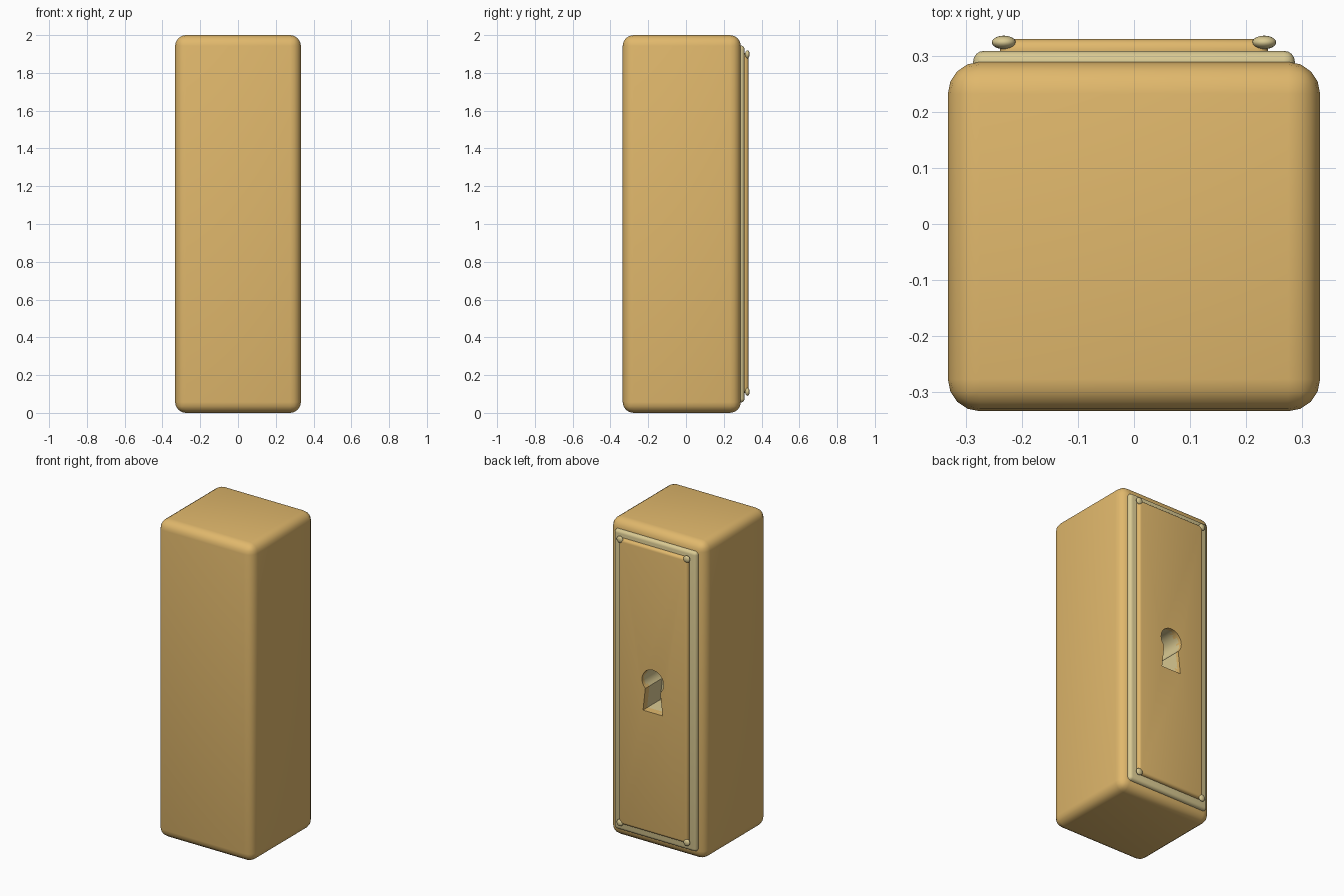
import bpy, math

if "Cube" in bpy.data.objects:
    bpy.data.objects.remove(bpy.data.objects["Cube"])


def material(name, rgb):
    m = bpy.data.materials.new(name)
    m.diffuse_color = (*rgb, 1)
    m.use_nodes = True
    m.node_tree.nodes["Principled BSDF"].inputs["Base Color"].default_value = m.diffuse_color
    return m


GOLD = material("gold", (0.75, 0.48, 0.15))
PALE = material("pale_gold", (0.70, 0.59, 0.29))


def activate(ob):
    bpy.ops.object.select_all(action='DESELECT')
    ob.select_set(True)
    bpy.context.view_layer.objects.active = ob


def rounded_box(name, lo, hi, bevel, segments, mat):
    bpy.ops.mesh.primitive_cube_add(size=1, location=[(a + b) / 2 for a, b in zip(lo, hi)])
    ob = bpy.context.object
    ob.name = name
    ob.scale = [b - a for a, b in zip(lo, hi)]
    bpy.ops.object.transform_apply(location=False, rotation=False, scale=True)
    ob.data.materials.append(mat)
    mod = ob.modifiers.new("bevel", 'BEVEL')
    mod.width = bevel
    mod.segments = segments
    bpy.ops.object.modifier_apply(modifier=mod.name)
    return ob


# Keyhole cutter: round head with a flared slot below
R, CZ, NECK = 0.075, 1.063, 0.052
start = -math.acos(NECK / R)
outline = [(-0.068, 0.868), (0.068, 0.868)]
for i in range(25):
    a = start + (math.pi - 2 * start) * i / 24
    outline.append((R * math.cos(a), CZ + R * math.sin(a)))
n = len(outline)
verts = [(x, y, z) for y in (0.16, 0.40) for x, z in outline]
faces = [tuple(range(n)), tuple(range(2 * n - 1, n - 1, -1))]
faces += [(i, i + n, (i + 1) % n + n, (i + 1) % n) for i in range(n)]
mesh = bpy.data.meshes.new("keyhole_cutter")
mesh.from_pydata(verts, [], faces)
mesh.materials.append(PALE)
cutter = bpy.data.objects.new("keyhole_cutter", mesh)
bpy.context.collection.objects.link(cutter)

# Body block, backing plate and raised panel
parts = [
    rounded_box("body", (-0.333, -0.335, 0), (0.333, 0.29, 2), 0.057, 4, GOLD),
    rounded_box("backing_plate", (-0.288, 0.26, 0.055), (0.288, 0.31, 1.945), 0.02, 4, PALE),
    rounded_box("raised_panel", (-0.24, 0.285, 0.105), (0.24, 0.331, 1.905), 0.018, 4, GOLD),
]
for ob in parts:
    activate(ob)
    mod = ob.modifiers.new("keyhole", 'BOOLEAN')
    mod.object = cutter
    mod.operation = 'DIFFERENCE'
    mod.solver = 'EXACT'
    mod.material_mode = 'INDEX' if ob.name == "raised_panel" else 'TRANSFER'
    bpy.ops.object.modifier_apply(modifier=mod.name)
    bpy.ops.object.shade_smooth_by_angle(angle=math.radians(35))
bpy.data.objects.remove(cutter)

# Flattened rivets at the panel corners
for sx, side in ((-1, "left"), (1, "right")):
    for z, level in ((0.112, "bottom"), (1.898, "top")):
        bpy.ops.mesh.primitive_uv_sphere_add(segments=16, ring_count=10, radius=0.0215,
                                             location=(sx * 0.233, 0.325, z),
                                             rotation=(math.pi / 2, 0, 0))
        rivet = bpy.context.object
        rivet.name = f"rivet_{level}_{side}"
        rivet.scale = (1, 1, 0.56)
        rivet.data.materials.append(PALE)
        bpy.ops.object.shade_smooth()
